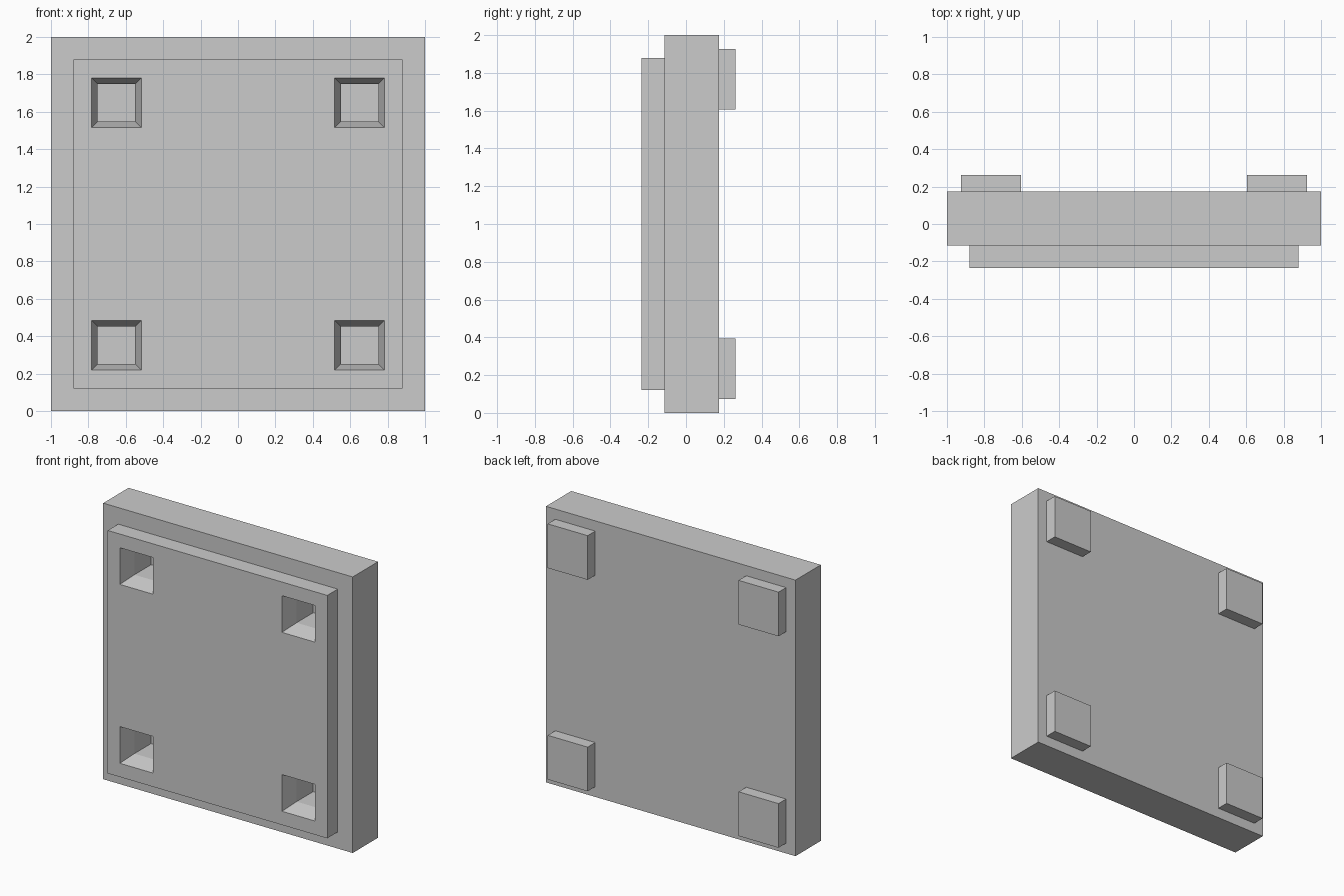
import bpy
import bmesh

cube = bpy.data.objects.get("Cube")
if cube:
    bpy.data.objects.remove(cube, do_unlink=True)

FRONT, STEP, BACK, PAD_BACK = -0.235, -0.115, 0.175, 0.262
CORNERS = [(-1, -1), (1, -1), (1, 1), (-1, 1)]


def square_loft(name, rings, x=0, z=1):
    """Closed solid through square rings, each given as (y, half width)."""
    bm = bmesh.new()
    loops = [[bm.verts.new((x + sx * h, y, z + sz * h)) for sx, sz in CORNERS]
             for y, h in rings]
    bm.faces.new(loops[0])
    bm.faces.new(loops[-1])
    for a, b in zip(loops, loops[1:]):
        for i in range(4):
            j = (i + 1) % 4
            bm.faces.new((a[i], a[j], b[j], b[i]))
    bmesh.ops.recalc_face_normals(bm, faces=bm.faces)
    mesh = bpy.data.meshes.new(name)
    bm.to_mesh(mesh)
    bm.free()
    obj = bpy.data.objects.new(name, mesh)
    bpy.context.collection.objects.link(obj)
    return obj


# Thick slab with a raised, slightly smaller front panel
body = square_loft("tile_body", [(FRONT, 0.88), (STEP, 0.88), (STEP, 1.0), (BACK, 1.0)])

for sx, sz in CORNERS:
    place = ("lower" if sz < 0 else "upper") + ("_right" if sx < 0 else "_left")

    # Front socket: tapered through the panel, then straight into the slab
    cutter = square_loft("socket_cutter_" + place,
                         [(FRONT - 0.03, 0.141), (STEP, 0.1), (STEP + 0.19, 0.1)],
                         sx * 0.65, 1 + sz * 0.648)
    cutter.hide_render = True
    cut = body.modifiers.new("socket_" + place, 'BOOLEAN')
    cut.operation = 'DIFFERENCE'
    cut.solver = 'EXACT'
    cut.object = cutter
    bpy.context.view_layer.objects.active = body
    bpy.ops.object.modifier_apply(modifier=cut.name)
    bpy.data.objects.remove(cutter, do_unlink=True)

    # Square pad on the back
    square_loft("back_pad_" + place, [(BACK, 0.16), (PAD_BACK, 0.16)],
                sx * 0.765, 1 + sz * 0.766)
